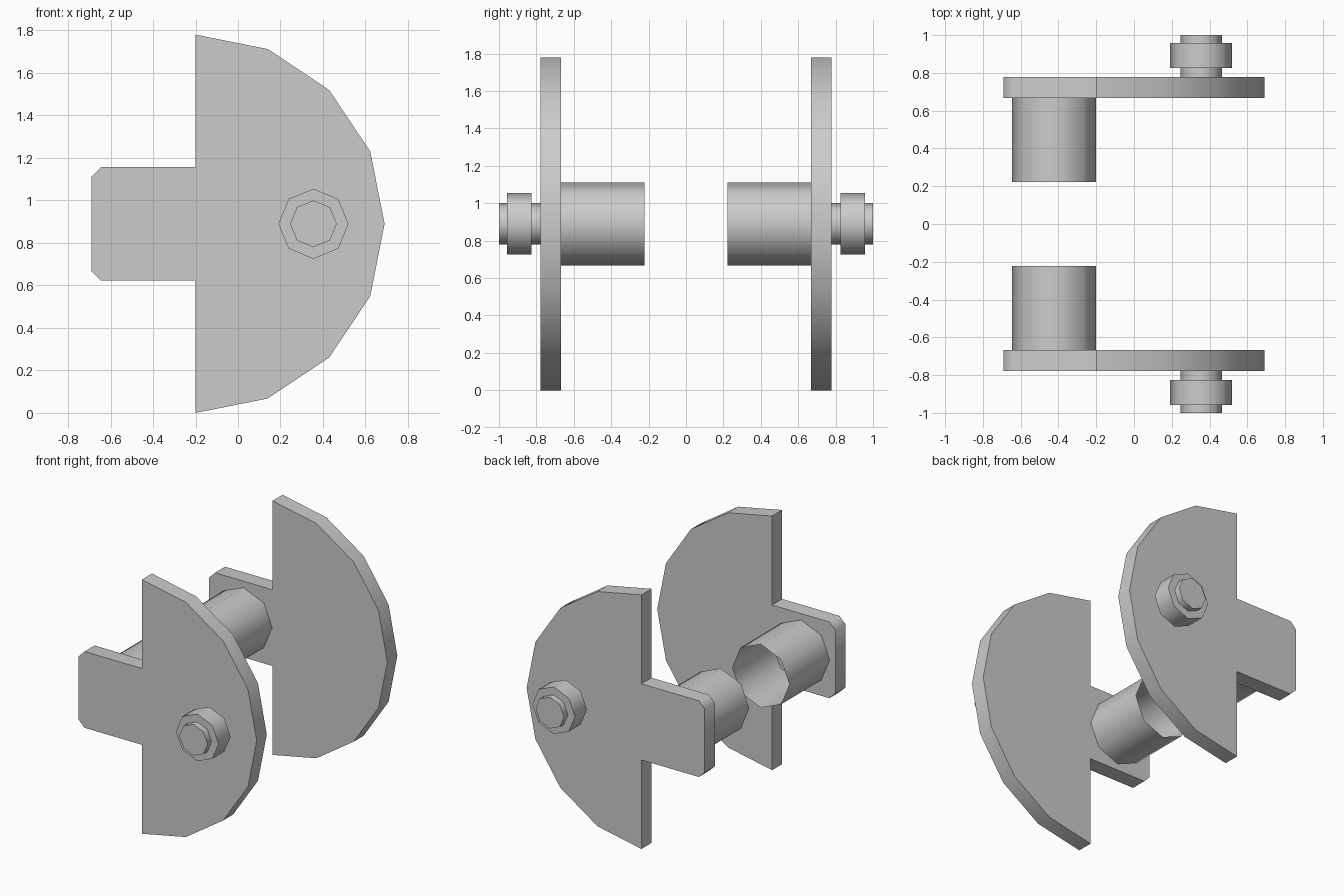
import bpy, bmesh
from math import sin, cos, pi, radians

if "Cube" in bpy.data.objects:
    bpy.data.objects.remove(bpy.data.objects["Cube"])

ZC = 0.89  # height of the common axis


def extrude(name, profile, y0, y1, side, capped=True):
    """Extrude an (x, z) profile along y; side = 1 or -1 selects the half."""
    bm = bmesh.new()
    a = [bm.verts.new((x, side * y0, z)) for x, z in profile]
    b = [bm.verts.new((x, side * y1, z)) for x, z in profile]
    n = len(profile)
    for i in range(n):
        j = (i + 1) % n
        bm.faces.new((a[i], a[j], b[j], b[i]))
    if capped:
        bm.faces.new(a)
        bm.faces.new(b)
    bmesh.ops.recalc_face_normals(bm, faces=bm.faces)
    mesh = bpy.data.meshes.new(name)
    bm.to_mesh(mesh)
    bm.free()
    obj = bpy.data.objects.new(name, mesh)
    bpy.context.collection.objects.link(obj)
    bpy.ops.object.select_all(action='DESELECT')
    obj.select_set(True)
    bpy.context.view_layer.objects.active = obj
    bpy.ops.object.shade_smooth_by_angle(angle=radians(50))
    return obj


def octagon(cx, r):
    return [(cx + r * cos(i * pi / 4), ZC + r * sin(i * pi / 4)) for i in range(8)]


# half-disc with a chamfered tab on its flat edge
half_disc = [(-0.2 + 0.89 * cos(t), ZC + 0.89 * sin(t))
             for t in (-pi / 2 + i * pi / 8 for i in range(9))]
tab = [(-0.2, ZC + 0.267), (-0.645, ZC + 0.267), (-0.69, ZC + 0.222),
       (-0.69, ZC - 0.222), (-0.645, ZC - 0.267), (-0.2, ZC - 0.267)]

for side, label in ((-1, "front"), (1, "back")):
    # crank web
    extrude(label + "_web_plate", half_disc + tab, 0.667, 0.778, side)
    # open thin sleeve facing the middle
    extrude(label + "_sleeve", octagon(-0.424, 0.222), 0.222, 0.667, side, capped=False)
    # outer shaft stub with its collar
    extrude(label + "_shaft_stub", octagon(0.355, 0.11), 0.778, 1.0, side)
    extrude(label + "_collar", octagon(0.355, 0.165), 0.825, 0.957, side)
